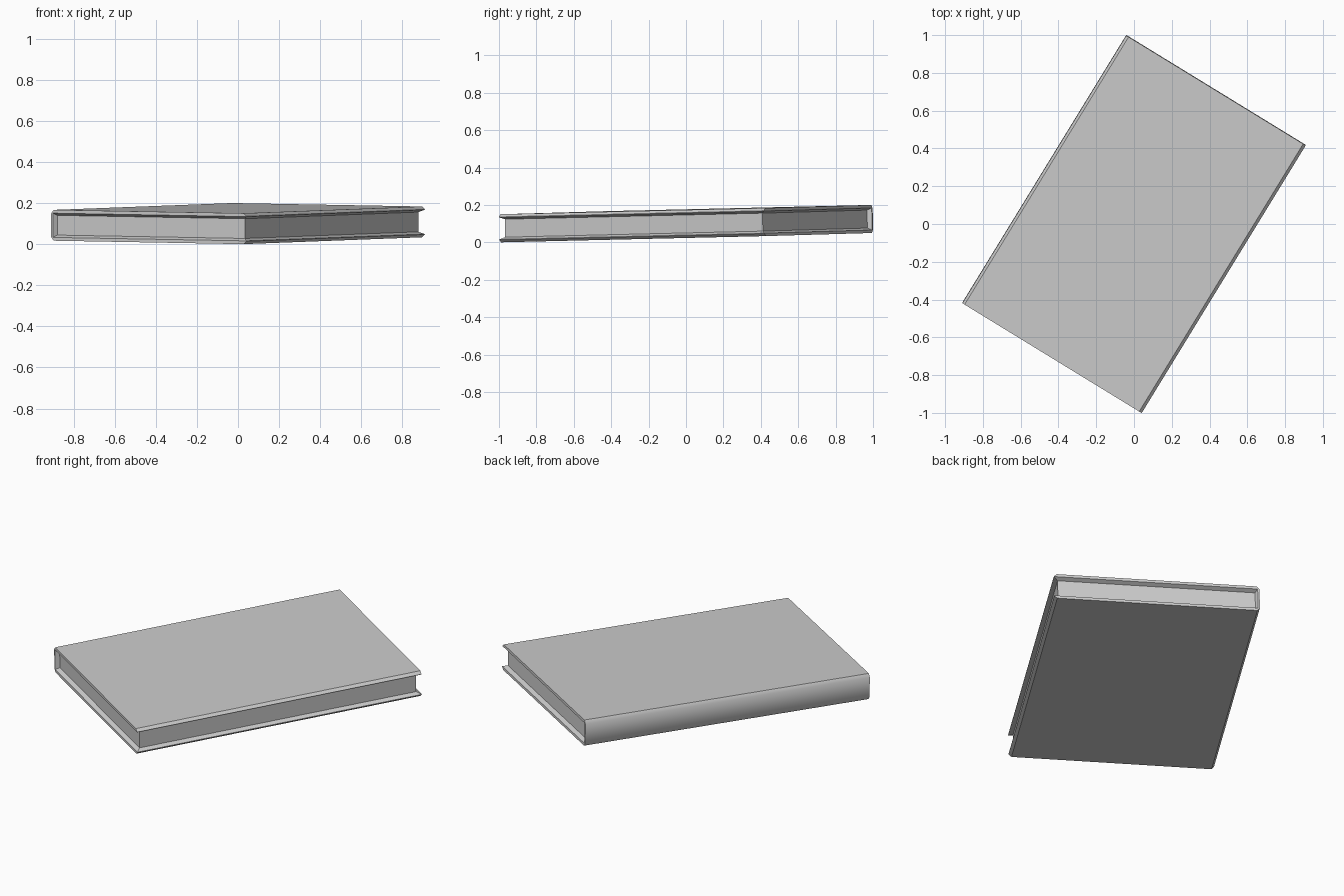
import bpy, bmesh, math
from mathutils import Matrix

old = bpy.data.objects.get("Cube")
if old:
    bpy.data.objects.remove(old, do_unlink=True)

# Single grey colour
grey = bpy.data.materials.new("plain grey")
grey.use_nodes = True
colour = (0.6, 0.6, 0.6, 1)
grey.diffuse_color = colour
grey.node_tree.nodes["Principled BSDF"].inputs["Base Color"].default_value = colour

# Half sizes of the closed book, and how far the pages sit inside the covers
HX, HY, HZ = 0.557, 0.831, 0.075
OVERHANG = 0.023
PAGE_X0, PAGE_X1 = -HX + 0.021, HX - OVERHANG
PAGE_Y, PAGE_Z = HY - OVERHANG, 0.048
EDGE_X, EDGE_Z = -HX + 0.01, 0.059

# Lying turned on its side, with a slight tilt
POSE = (Matrix.Translation((0, 0, 0.1)) @ Matrix.Rotation(math.radians(-31.5), 4, "Z")
        @ Matrix.Rotation(0.02, 4, "X") @ Matrix.Rotation(0.0153, 4, "Y"))


def loft(name, start, end):
    """Closed solid between two matching rings of points."""
    bm = bmesh.new()
    a = [bm.verts.new(p) for p in start]
    b = [bm.verts.new(p) for p in end]
    bm.faces.new(a)
    bm.faces.new(b[::-1])
    for i in range(len(a)):
        j = (i + 1) % len(a)
        bm.faces.new((a[i], b[i], b[j], a[j]))
    bmesh.ops.recalc_face_normals(bm, faces=bm.faces)
    mesh = bpy.data.meshes.new(name)
    bm.to_mesh(mesh)
    bm.free()
    mesh.materials.append(grey)
    obj = bpy.data.objects.new(name, mesh)
    bpy.context.collection.objects.link(obj)
    obj.matrix_world = POSE
    return obj


def flat_ring(x0, x1, y, z):
    return [(x0, -y, z), (x1, -y, z), (x1, y, z), (x0, y, z)]


def upright_ring(x, y, z):
    return [(x, -y, -z), (x, y, -z), (x, y, z), (x, -y, z)]


# Cover: U-shaped profile with a rounded spine and bevelled fore edges
upper = [(EDGE_X, EDGE_Z), (HX, EDGE_Z), (HX, HZ - 0.014),
         (HX - 0.016, HZ), (-HX + 0.014, HZ), (-HX, HZ - 0.018)]
profile = upper + [(x, -z) for x, z in reversed(upper)]
cover = loft("cover", [(x, -HY, z) for x, z in profile],
             [(x, HY, z) for x, z in profile])
bpy.context.view_layer.objects.active = cover
cover.select_set(True)
bpy.ops.object.shade_smooth_by_angle(angle=math.radians(40))
cover.select_set(False)

# Sloped linings from the cover rims down to the page block
for name, side in (("upper_lining", 1), ("lower_lining", -1)):
    loft(name, flat_ring(EDGE_X, HX, HY, side * EDGE_Z),
         flat_ring(PAGE_X0, PAGE_X1, PAGE_Y, side * PAGE_Z))
loft("spine_lining", upright_ring(EDGE_X, HY, EDGE_Z),
     upright_ring(PAGE_X0, PAGE_Y, PAGE_Z))

# Page block
loft("pages", flat_ring(PAGE_X0, PAGE_X1, PAGE_Y, -PAGE_Z),
     flat_ring(PAGE_X0, PAGE_X1, PAGE_Y, PAGE_Z))
